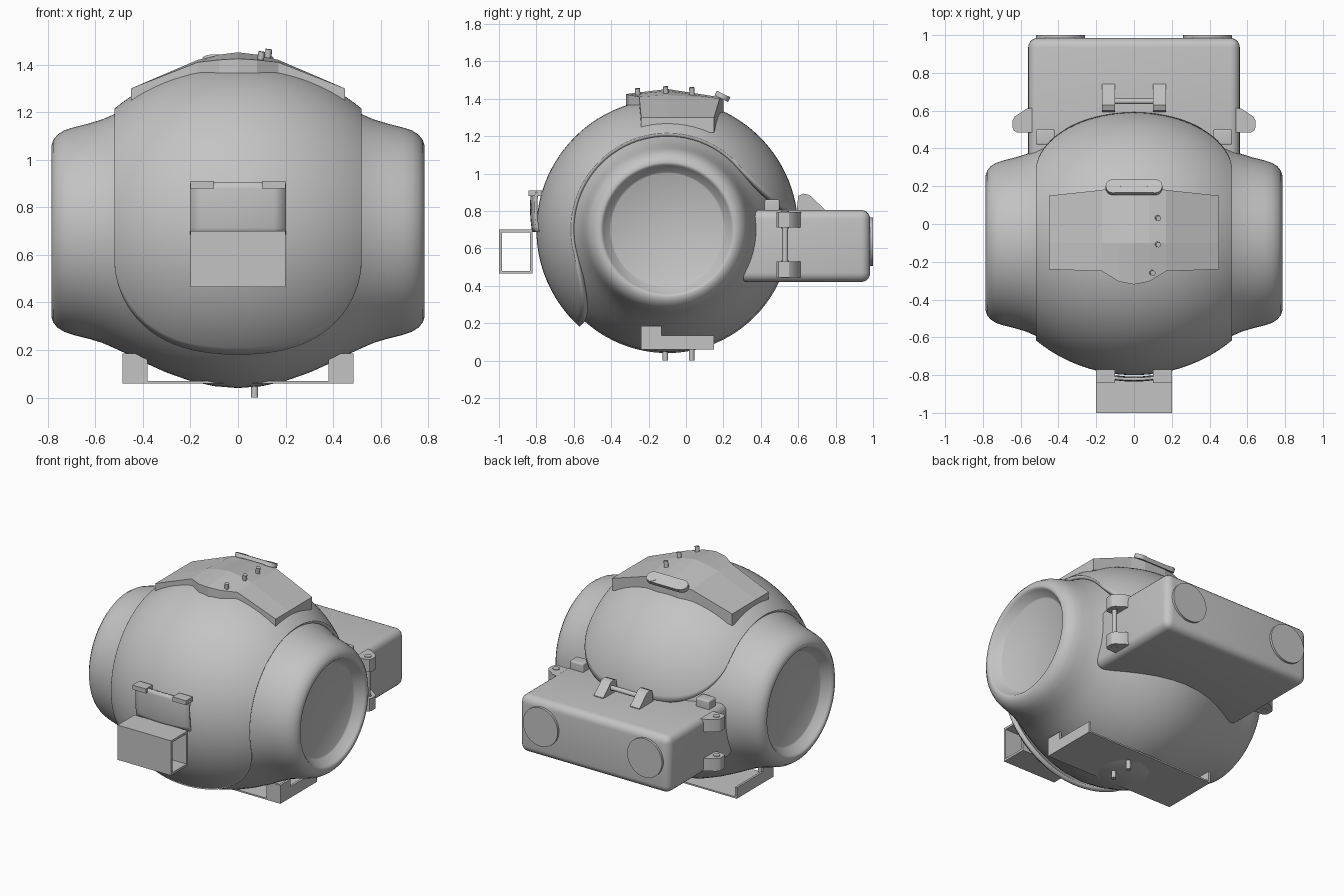
import bpy, bmesh, math
from mathutils import Vector, Matrix

old = bpy.data.objects.get("Cube")
if old:
    bpy.data.objects.remove(old, do_unlink=True)

grey = bpy.data.materials.new("light grey plastic")
grey.use_nodes = True
COLOUR = (0.55, 0.55, 0.55, 1)
grey.diffuse_color = COLOUR
grey.node_tree.nodes["Principled BSDF"].inputs["Base Color"].default_value = COLOUR

CY, CZ = -0.1, 0.7  # axis of the round body, running along x


def finish(name, bm, smooth=None):
    bmesh.ops.remove_doubles(bm, verts=bm.verts, dist=1e-5)
    bmesh.ops.recalc_face_normals(bm, faces=bm.faces)
    me = bpy.data.meshes.new(name)
    bm.to_mesh(me)
    bm.free()
    me.materials.append(grey)
    ob = bpy.data.objects.new(name, me)
    bpy.context.collection.objects.link(ob)
    if smooth:
        bpy.ops.object.select_all(action="DESELECT")
        ob.select_set(True)
        bpy.context.view_layer.objects.active = ob
        bpy.ops.object.shade_smooth_by_angle(angle=math.radians(smooth))
    return ob


def grid(name, us, vs, point, smooth=None, thickness=0, capped=False):
    """Surface through point(u, v) for every u and v."""
    bm = bmesh.new()
    rows = [[bm.verts.new(point(u, v)) for v in vs] for u in us]
    for a, b in zip(rows, rows[1:]):
        for i in range(len(vs) - 1):
            bm.faces.new((a[i], a[i + 1], b[i + 1], b[i]))
    if capped:
        bm.faces.new(rows[0][:-1])
        bm.faces.new(rows[-1][:-1])
    ob = finish(name, bm, smooth)
    if thickness:
        solid = ob.modifiers.new("thickness", "SOLIDIFY")
        solid.thickness = thickness
        solid.offset = 0


def box(name, lo, hi, bevel=0, turn=0):
    bm = bmesh.new()
    lo, hi = Vector(lo), Vector(hi)
    m = Matrix.Translation((lo + hi) / 2) @ Matrix.Rotation(turn, 4, "X") @ Matrix.Diagonal((*(hi - lo), 1))
    bmesh.ops.create_cube(bm, size=1, matrix=m)
    if bevel:
        bmesh.ops.bevel(bm, geom=bm.edges[:], offset=bevel, segments=5, profile=0.5, affect="EDGES")
    finish(name, bm, 35 if bevel else None)


def rod(name, a, b, r, sides=16):
    a, b = Vector(a), Vector(b)
    bm = bmesh.new()
    m = Matrix.Translation((a + b) / 2) @ (b - a).to_track_quat("Z", "Y").to_matrix().to_4x4()
    bmesh.ops.create_cone(bm, cap_ends=True, segments=sides, radius1=r, radius2=r, depth=(b - a).length, matrix=m)
    finish(name, bm, 35)


def prism(name, pts, lo, hi, axis):
    """Extrude a flat outline along x (points are y, z) or z (points are x, y)."""
    bm = bmesh.new()
    put = (lambda p, h: (h, *p)) if axis == "x" else (lambda p, h: (*p, h))
    ends = [[bm.verts.new(put(p, h)) for p in pts] for h in (lo, hi)]
    bm.faces.new(ends[0])
    bm.faces.new(ends[1])
    for i in range(len(pts)):
        j = (i + 1) % len(pts)
        bm.faces.new((ends[0][i], ends[0][j], ends[1][j], ends[1][i]))
    finish(name, bm, 30)


def around(x, r, angle):
    return (x, CY - r * math.cos(angle), CZ + r * math.sin(angle))


# Round body with a recessed pod on each side
half = [(0, .66), (.1, .652), (.2, .63), (.3, .595), (.4, .55), (.47, .515), (.52, .492), (.57, .47),
        (.63, .452), (.69, .437), (.73, .424), (.76, .405), (.777, .383), (.785, .36), (.782, .35),
        (.772, .342), (.725, .308), (.72, .3), (.72, 0)]
profile = [(-x, r) for x, r in reversed(half[1:])] + half
turns = [math.tau * i / 96 for i in range(97)]
grid("body", profile, turns, lambda p, a: around(p[0], p[1], a % math.tau), 40)


# Outer shell wrapping over the body, with rounded ends
def shell_radius(x):
    return math.sqrt(0.49 - 0.85 * x * x)


def shell_point(t, s):
    x = 0.51 * t
    tuck = 34 * (1 - math.sqrt(max(0, 1 - t ** 4)))
    start, end = -48 + tuck, 172 - tuck
    return around(x, shell_radius(x) - .015, math.radians(start + (end - start) * s))


grid("outer_shell", [math.sin(math.pi * (i / 40 - 0.5)) for i in range(41)],
     [i / 64 for i in range(65)], shell_point, 40, thickness=.03)

# Rear pack with round caps
box("rear_pack", (-.56, .28, .42), (.56, .985, .805), .05)
for side in (-1, 1):
    rod("rear_cap", (side * .39, .97, .635), (side * .39, 1, .635), .13, 48)
    box("pack_tab", (side * .47 - .05, .42, .78), (side * .47 + .05, .5, .86), .008)
    # Side lugs
    lug = [(side * x, y) for x, y in ((.54, .485), (.62, .485), (.637, .495), (.643, .51),
                                      (.643, .55), (.63, .57), (.57, .61), (.54, .615))]
    for low in (.445, .71):
        prism("side_lug", lug, low, low + .085, "z")
        rod("lug_boss", (side * .6, .53, low - .004), (side * .6, .53, low + .089), .022)
    # Top hinge brackets
    bracket = [(.59, .78), (.6, .88), (.63, .892), (.66, .885), (.74, .81), (.74, .78)]
    prism("hinge_bracket", bracket, side * .1, side * .17, "x")
rod("side_pin", (.6, .53, .5), (.6, .53, .74), .016)
rod("hinge_pin", (-.12, .65, .845), (.12, .65, .845), .016)

# Faceted top plate: x, front y, back y, heights at front, middle and back, underside
stations = [(.45, -.24, .15, 1.3, 1.3, 1.3, 1.22), (.17, -.25, .18, 1.41, 1.42, 1.4, 1.29),
            (.08, -.305, .2, 1.42, 1.442, 1.405, 1.3), (0, -.32, .2, 1.425, 1.452, 1.405, 1.3)]
stations = [(-s[0], *s[1:]) for s in stations[:-1]] + stations[::-1]


def plate_point(s, k):
    x, front, back, zf, zm, zb, low = s
    return [(x, front, low), (x, front, zf), (x, -.1, zm), (x, back, zb), (x, back, low), (x, front, low)][k]


grid("top_plate", stations, range(6), plate_point, capped=True)

# Studs on the top plate and the clip behind them
for x, y, z in ((.1, -.26, 1.455), (.13, -.11, 1.465), (.13, .03, 1.46)):
    rod("top_stud", (x - .01, y + .005, z - .07), (x, y, z), .014, 12)
box("top_clip", (-.11, .155, 1.4), (.11, .235, 1.425), turn=-.5)
for x in (-.11, .11):
    rod("clip_end", (x, .189, 1.4), (x, .201, 1.425), .04, 20)

# Bottom tray with raised corners and studs
box("bottom_tray", (-.485, -.24, .06), (.485, .15, .07))
for side in (-1, 1):
    inner, outer = sorted((side * .47, side * .485))
    box("tray_side", (inner, -.24, .06), (outer, .15, .135))
    box("tray_corner_side", (inner, -.24, .06), (outer, -.13, .185))
    a, b = sorted((side * .38, side * .485))
    box("tray_corner_front", (a, -.24, .06), (b, -.225, .185))
for y in (-.11, .03):
    rod("bottom_stud", (.07, y, 0), (.07, y, .08), .015, 12)

# Front square tube, open at both ends
for lo, hi in (((-1, .465), (-.985, .7)), ((-.835, .465), (-.82, .7)),
               ((-1, .465), (-.82, .48)), ((-1, .685), (-.82, .7))):
    box("front_tube_wall", (-.2, *lo), (.2, *hi))

# Curved clip hugging the shell above the tube, with two tabs
grid("front_clip", [i / 20 - .2 for i in range(9)], [i / 8 for i in range(9)],
     lambda x, s: around(x, shell_radius(x) + .015 + .035 * s, math.radians(-1 + 17 * s)), 30, thickness=.015)
for side in (-1, 1):
    prism("clip_tab", [(-.842, .88), (-.842, .91), (-.77, .91), (-.77, .88)], side * .1, side * .2, "x")
